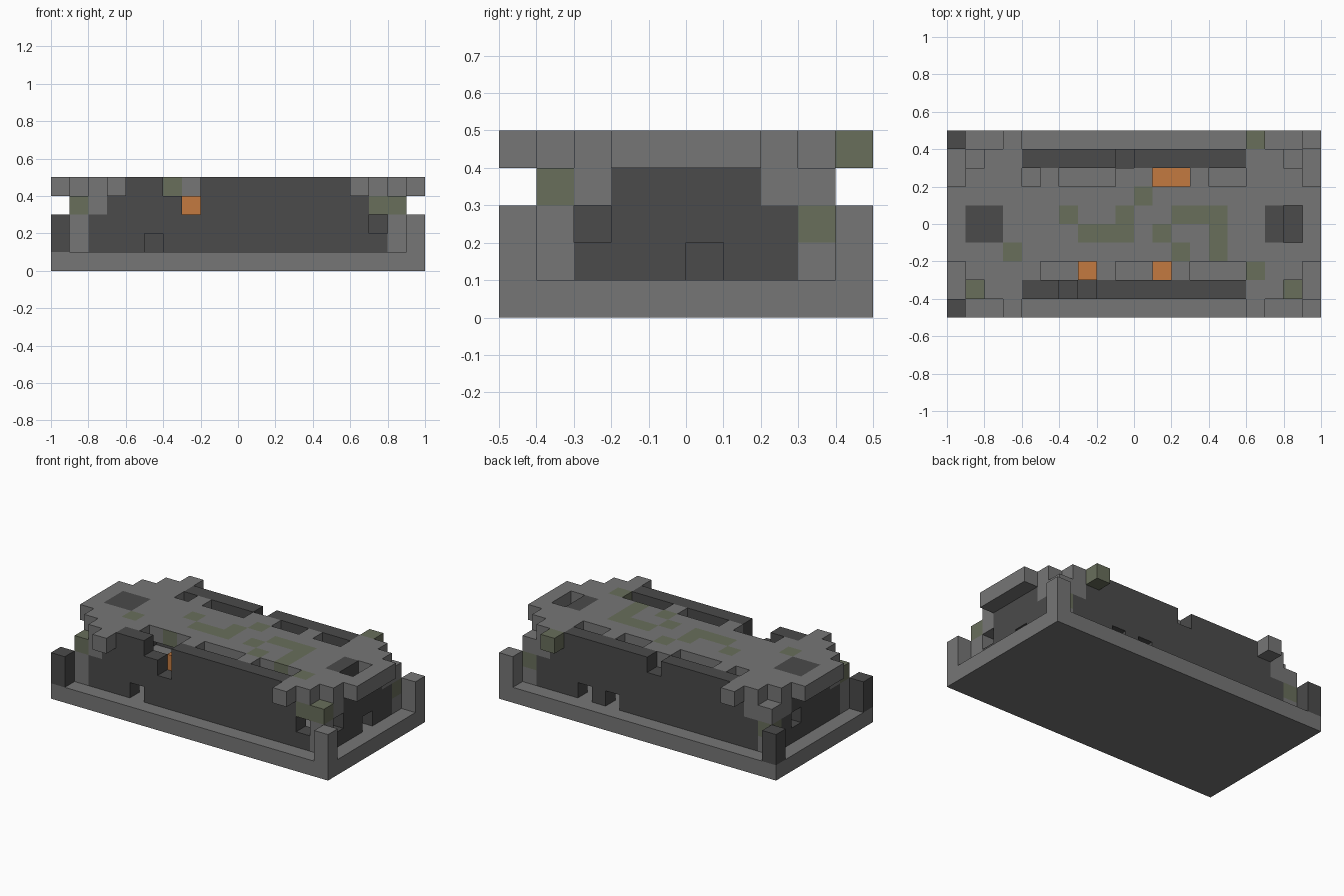
import bpy
from mathutils import Vector

cube = bpy.data.objects.get("Cube")
if cube:
    bpy.data.objects.remove(cube)

S = 0.1  # block size


def make_material(name, rgb):
    m = bpy.data.materials.new(name)
    m.use_nodes = True
    m.diffuse_color = (*rgb, 1)
    m.node_tree.nodes["Principled BSDF"].inputs["Base Color"].default_value = (*rgb, 1)
    return m


MATS = [make_material("light_stone", (0.18, 0.18, 0.18)),
        make_material("dark_stone", (0.069, 0.069, 0.069)),
        make_material("mossy_stone", (0.14, 0.156, 0.105)),
        make_material("orange_glow", (0.55, 0.195, 0.051))]
STONE, DARK, MOSS, GLOW = range(4)


def box(xs, ys, zs):
    """Grid cells in inclusive index ranges."""
    return {(i, j, k) for i in range(xs[0], xs[1] + 1)
            for j in range(ys[0], ys[1] + 1) for k in range(zs[0], zs[1] + 1)}


def blocks(name, cells, color):
    """Mesh with only the exposed faces; color is an index or a rule on cell and direction."""
    verts, faces, tints = {}, [], []
    for c in sorted(cells):
        for axis in range(3):
            for side in (0, 1):
                n = [0, 0, 0]
                n[axis] = 2 * side - 1
                if tuple(a + b for a, b in zip(c, n)) in cells:
                    continue
                u, v = (axis + 1) % 3, (axis + 2) % 3
                loop = []
                for du, dv in ((0, 0), (1, 0), (1, 1), (0, 1)):
                    p = list(c)
                    p[axis] += side
                    p[u] += du
                    p[v] += dv
                    loop.append(verts.setdefault(tuple(p), len(verts)))
                faces.append(loop if side else loop[::-1])
                tints.append(color(c, n) if callable(color) else color)
    mesh = bpy.data.meshes.new(name)
    mesh.from_pydata([Vector(p) * S - Vector((1, 0.5, 0)) for p in verts], [], faces)
    for m in MATS:
        mesh.materials.append(m)
    for poly, t in zip(mesh.polygons, tints):
        poly.material_index = t
    ob = bpy.data.objects.new(name, mesh)
    bpy.context.collection.objects.link(ob)
    return ob


# Base slab
blocks("base_slab", box((0, 19), (0, 9), (0, 0)), STONE)

# Free-standing corner posts
for i, side, tint in ((0, "right", DARK), (19, "left", STONE)):
    for j, end in ((0, "front"), (9, "back")):
        blocks(f"{end}_{side}_post", box((i, i), (j, j), (1, 2)), tint)

# Long walls with broken openings and battlement gaps
front = box((2, 17), (1, 1), (1, 3)) | box((4, 15), (1, 1), (4, 4))
front -= {(2, 1, 3), (17, 1, 3), (5, 1, 1), (17, 1, 2), (6, 1, 4), (7, 1, 4), (7, 1, 3)}
blocks("front_wall", front, DARK)
back = box((2, 17), (8, 8), (1, 3)) | box((4, 15), (8, 8), (4, 4))
back -= {(2, 8, 3), (17, 8, 3), (14, 8, 1), (12, 8, 1), (9, 8, 4)}
blocks("back_wall", back, DARK)

# End walls
for i, side, gaps in ((1, "right", {(1, 6, 2)}), (18, "left", {(18, 5, 1), (18, 2, 2)})):
    wall = box((i, i), (2, 7), (1, 2)) | box((i, i), (3, 6), (3, 3))
    blocks(f"{side}_end_wall", wall - gaps, DARK)

# Corner pillars with stepped corbels under the roof
moss_corner = {(1, 1, 3), (18, 1, 3), (17, 1, 3), (18, 8, 2), (1, 8, 2)}
for i, inner, side in ((1, 2, "right"), (18, 17, "left")):
    for j, jn, end in ((1, 2, "front"), (8, 7, "back")):
        cells = box((i, i), (j, j), (1, 3)) | {(inner, j, 3), (i, jn, 3)}
        blocks(f"{end}_{side}_pillar", cells,
               lambda c, n: MOSS if c in moss_corner else STONE)

# Roof: stepped ends, middle strip and edge tabs
roof = box((0, 19), (3, 6), (4, 4))
for inset, j in ((3, 0), (2, 1), (1, 2)):
    for row in (j, 9 - j):
        roof |= box((inset, 3), (row, row), (4, 4)) | box((16, 19 - inset), (row, row), (4, 4))
roof |= {(i, 2, 4) for i in (4, 8, 12)} | {(i, 7, 4) for i in (5, 9, 10, 13)}
roof -= box((18, 18), (4, 5), (4, 4))
dark_patch = box((1, 2), (4, 5), (4, 4)) | box((17, 17), (4, 5), (4, 4))
moss_patch = box((7, 9), (4, 4), (4, 4)) | box((12, 14), (5, 5), (4, 4)) | box((14, 14), (3, 5), (4, 4))
moss_patch |= {(i, j, 4) for i, j in ((6, 5), (9, 5), (10, 6), (11, 4), (12, 3), (3, 3), (16, 2), (16, 9))}


def roof_color(c, n):
    if c in dark_patch:
        return DARK
    if c in moss_patch or (c[:2] == (6, 3) and n[1] < 0):
        return MOSS
    return STONE


blocks("roof", roof, roof_color)

# Glowing blocks in the gutters
for idx, (i, j) in enumerate(((7, 2), (11, 2), (11, 7), (12, 7))):
    blocks(f"glow_block_{idx + 1}", {(i, j, 3)}, GLOW)
